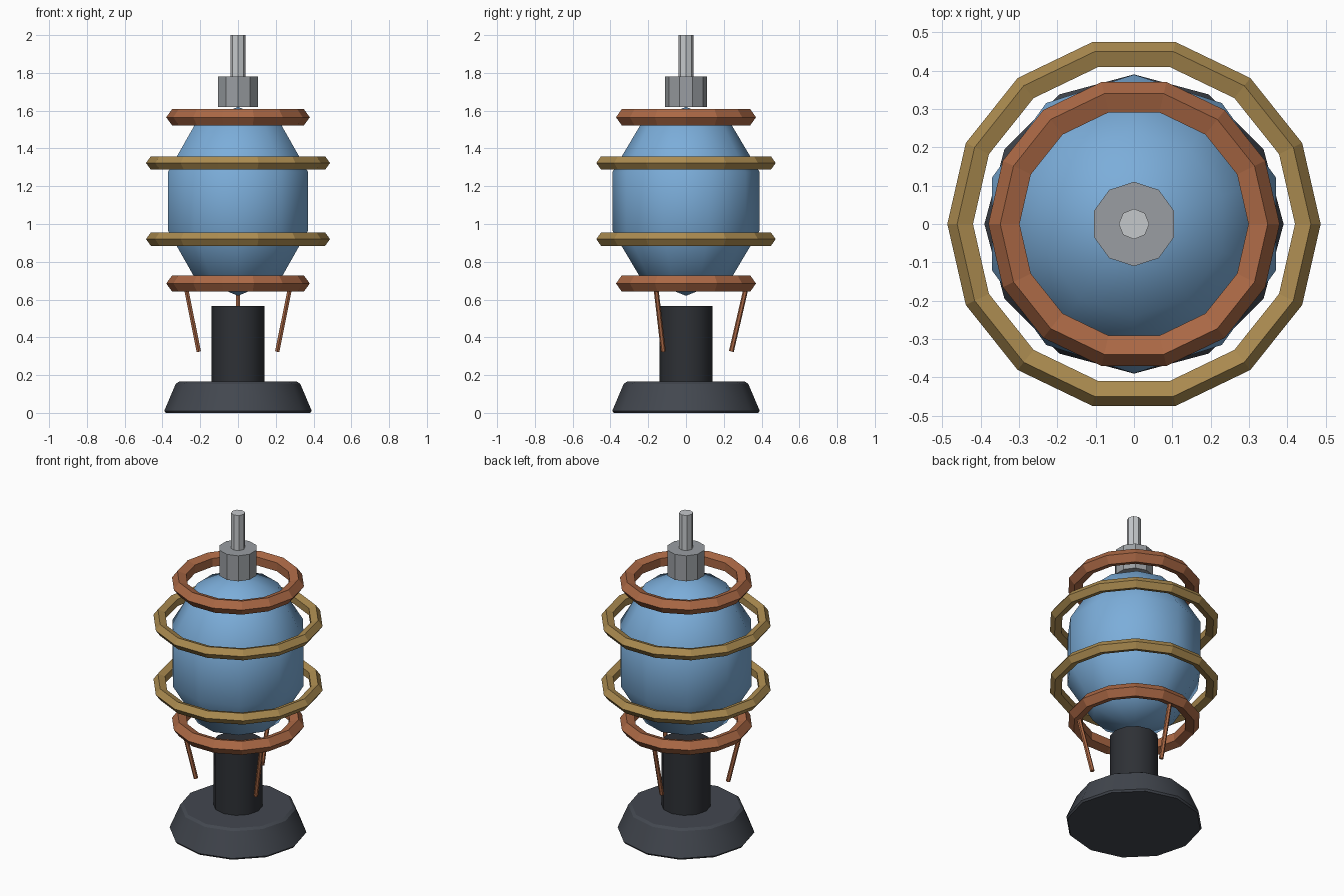
import bpy
from math import sin, cos, radians
from mathutils import Vector

if "Cube" in bpy.data.objects:
    bpy.data.objects.remove(bpy.data.objects["Cube"])


def material(name, rgb):
    mat = bpy.data.materials.new(name)
    mat.diffuse_color = (*rgb, 1)
    mat.use_nodes = True
    mat.node_tree.nodes["Principled BSDF"].inputs["Base Color"].default_value = mat.diffuse_color
    return mat


BLUE = material("blue_glass", (0.20, 0.42, 0.70))
BRASS = material("brass", (0.41, 0.26, 0.08))
COPPER = material("copper", (0.41, 0.14, 0.06))
DARK = material("dark_base", (0.055, 0.063, 0.078))
BLACK = material("black_handle", (0.027, 0.030, 0.036))
GREY = material("steel", (0.32, 0.34, 0.36))
LIGHT = material("light_steel", (0.56, 0.58, 0.60))


def finish(name, mat, smooth=None):
    obj = bpy.context.object
    obj.name = name
    obj.data.materials.append(mat)
    if smooth:
        bpy.ops.object.shade_smooth_by_angle(angle=radians(smooth))
    return obj


def frustum(name, mat, sides, r1, r2, z1, z2, smooth=None):
    bpy.ops.mesh.primitive_cone_add(vertices=sides, radius1=r1, radius2=r2,
                                    depth=z2 - z1, location=(0, 0, (z1 + z2) / 2))
    return finish(name, mat, smooth)


def ring(name, mat, major, minor, z):
    bpy.ops.mesh.primitive_torus_add(major_segments=14, minor_segments=5,
                                     major_radius=major, minor_radius=minor,
                                     location=(0, 0, z))
    return finish(name, mat)


def rod(name, mat, start, end, radius):
    a, b = Vector(start), Vector(end)
    bpy.ops.mesh.primitive_cylinder_add(vertices=6, radius=radius, depth=(b - a).length,
                                        location=(a + b) / 2)
    bpy.context.object.rotation_euler = (b - a).to_track_quat('Z', 'Y').to_euler()
    return finish(name, mat)


# Flared foot with softened rims
foot = frustum("foot", DARK, 12, 0.395, 0.325, 0, 0.165, 35)
bevel = foot.modifiers.new("rim", 'BEVEL')
bevel.width = 0.012
bevel.segments = 1
bevel.limit_method = 'ANGLE'
bevel.angle_limit = radians(40)

# Column
frustum("column", BLACK, 12, 0.14, 0.14, 0.15, 0.565, 35)

# Faceted glass body
bpy.ops.mesh.primitive_uv_sphere_add(segments=10, ring_count=5, radius=1,
                                     location=(0, 0, 1.12))
bpy.context.object.scale = (0.41, 0.41, 0.5)
finish("glass_body", BLUE, 75)

# Rings round the body
for label, z in (("lower", 0.92), ("upper", 1.323)):
    ring(label + "_brass_ring", BRASS, 0.45, 0.037, z)
for label, z in (("lower", 0.685), ("upper", 1.565)):
    ring(label + "_copper_ring", COPPER, 0.335, 0.045, z)

# Three struts hanging from the lower ring
for i in range(3):
    a = radians(90 + 120 * i)
    rod(f"strut_{i + 1}", COPPER, (0.24 * cos(a), 0.24 * sin(a), 0.325),
        (0.32 * cos(a), 0.32 * sin(a), 0.67), 0.013)

# Collar and tip on top
frustum("collar", GREY, 10, 0.11, 0.11, 1.62, 1.78)
frustum("tip_rod", LIGHT, 8, 0.04, 0.04, 1.74, 2.0)
